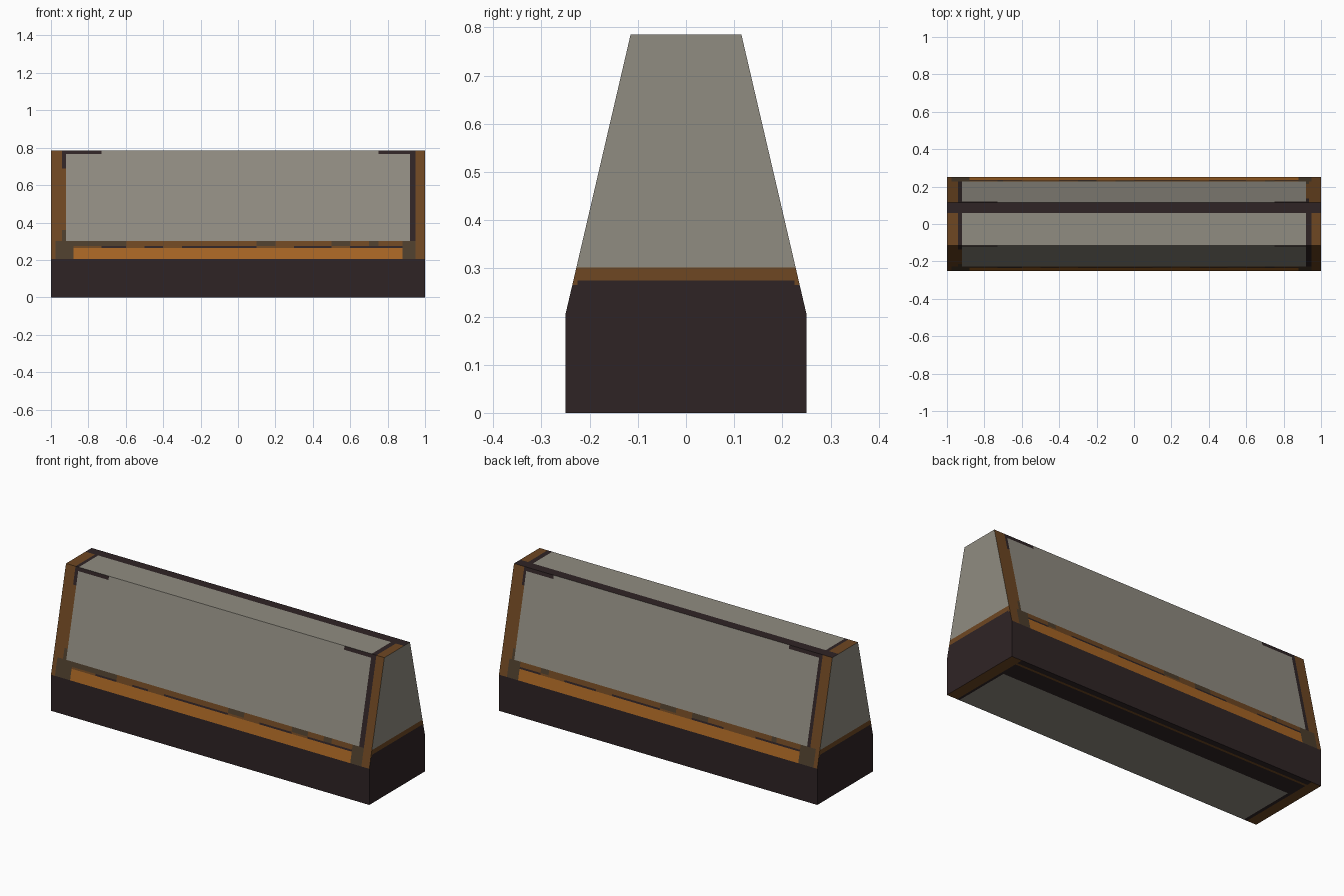
import bpy, bmesh, random
from mathutils import Vector

if "Cube" in bpy.data.objects:
    bpy.data.objects.remove(bpy.data.objects["Cube"])

random.seed(4)


def material(name, rgb):
    m = bpy.data.materials.new(name)
    lin = [((c / 255 + 0.055) / 1.055) ** 2.4 for c in rgb]
    m.diffuse_color = (*lin, 1)
    m.use_nodes = True
    m.node_tree.nodes["Principled BSDF"].inputs["Base Color"].default_value = m.diffuse_color
    return m


GREY, ORANGE, BROWN, DARK, MURKY = range(5)
mats = [material("concrete grey", (144, 140, 129)),
        material("rust orange", (166, 101, 36)),
        material("dull rust brown", (110, 71, 34)),
        material("dark base", (47, 36, 37)),
        material("murky brown", (76, 61, 44))]

# Barrier cross-section: upright foot with tapered wall above
profile = [(-.25, 0), (.25, 0), (.25, .205), (.115, .785), (-.115, .785), (-.25, .205)]
bm = bmesh.new()
face = bm.faces.new([bm.verts.new((-1, y, z)) for y, z in profile])
ext = bmesh.ops.extrude_face_region(bm, geom=[face])
bmesh.ops.translate(bm, vec=(2, 0, 0),
                    verts=[g for g in ext["geom"] if isinstance(g, bmesh.types.BMVert)])
bmesh.ops.recalc_face_normals(bm, faces=bm.faces)

# Cut lines along each axis for the painted borders
cuts = {0: [-.975, -.94, -.92, -.88, -.73, .75, .88, .92, .935, .95]
           + [i * .1 for i in range(-7, 8)],
        1: [-.215, -.225, .06, .09, .2, .215, .225],
        2: [.265, .275, .302, .36, .69, .765]}
for axis, values in cuts.items():
    normal = Vector((axis == 0, axis == 1, axis == 2))
    for v in values:
        bmesh.ops.bisect_plane(bm, geom=bm.verts[:] + bm.edges[:] + bm.faces[:],
                               plane_co=normal * v, plane_no=normal)


def end_border(x, fallback):
    # Rusty strips at both ends of the long faces
    if x < -.94 or x > .95:
        return ORANGE if x < -.975 and fallback == ORANGE else BROWN
    if x < -.92 or x > .92:
        return DARK
    return fallback


def colour(c, n):
    x, y, z = c
    if n.z < -.9:                                   # underside
        if abs(x) > .94:
            return BROWN
        if y > .09 or abs(x) > .92:
            return BROWN if .2 < y < .215 else DARK
        return GREY
    if n.z > .9:                                    # top
        return DARK if y > .06 else end_border(x, GREY)
    if z < .205:                                    # foot
        return DARK
    if abs(n.x) > .9:                               # end faces
        if z > .302:
            return GREY
        if abs(y) > .225 or z > .275:
            return BROWN
        return DARK if z > .265 else ORANGE
    s = x if n.y < 0 else -x                        # sloped long sides
    if z < .302:
        if abs(s) > .88:
            return MURKY if abs(s) < .975 else BROWN
        if z < .265:
            return ORANGE
        if z < .275:
            return random.choice((DARK, BROWN, DARK))
        return random.choice((BROWN, BROWN, BROWN, MURKY))
    if z > .765 and (-.94 < s < -.73 or .75 < s < .95):
        return DARK
    if -.94 < s < -.92:
        return MURKY if z < .36 else BROWN if z < .69 else DARK
    return end_border(s, GREY)


for f in bm.faces:
    f.normal_update()
    f.material_index = colour(f.calc_center_median(), f.normal)

mesh = bpy.data.meshes.new("barrier_body")
bm.to_mesh(mesh)
bm.free()
for m in mats:
    mesh.materials.append(m)
bpy.context.collection.objects.link(bpy.data.objects.new("barrier_body", mesh))
